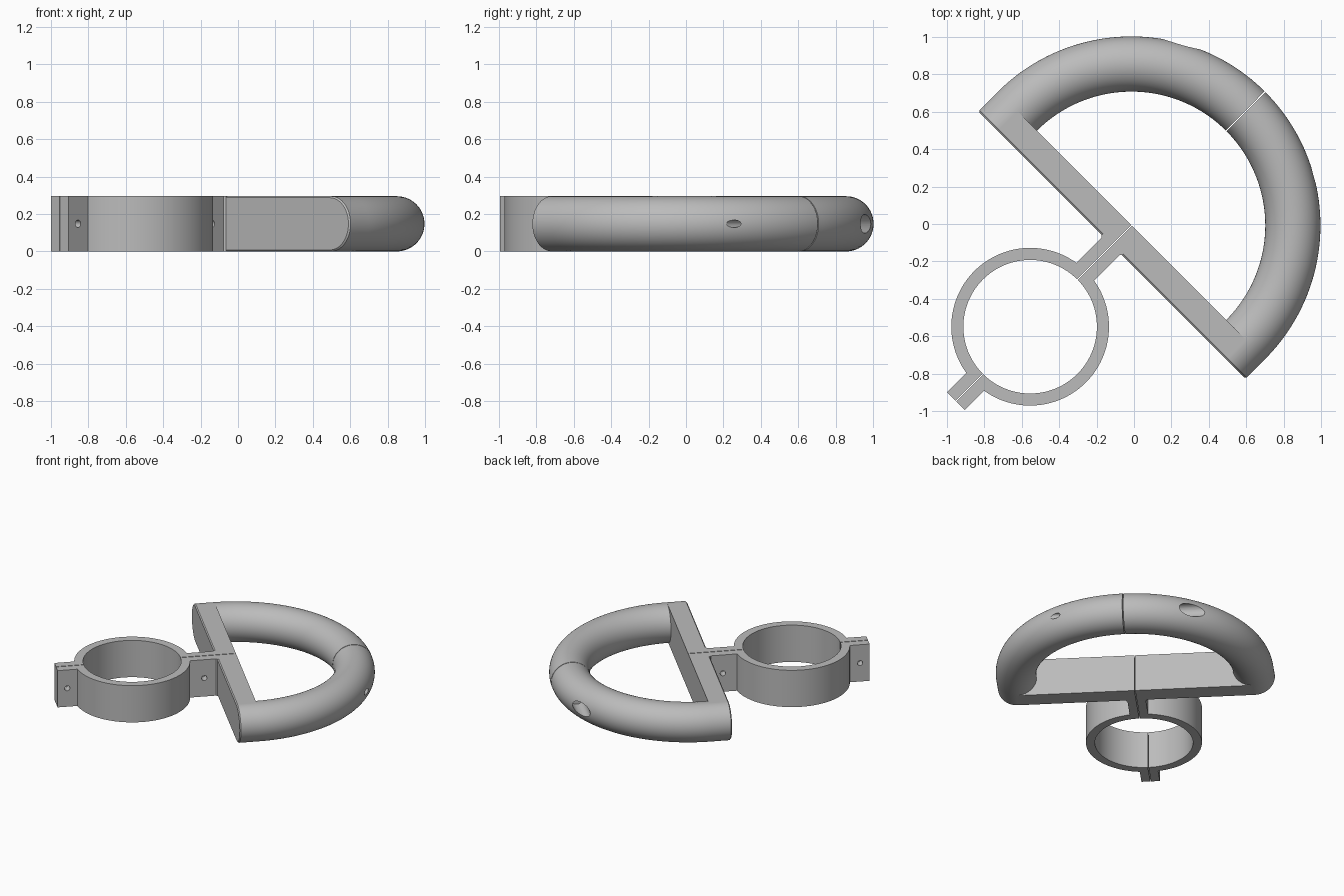
import bpy, bmesh
from math import sin, cos, asin, pi, radians
from mathutils import Matrix, Vector

cube = bpy.data.objects.get("Cube")
if cube:
    bpy.data.objects.remove(cube, do_unlink=True)

# Working frame: u runs from the clamp to the handle, v across, turned 45 degrees
PLACE = Matrix.Translation((-0.003, 0.003, 0)) @ Matrix.Rotation(radians(45), 4, 'Z')
TUBE = 0.1475                # tube radius, half the height
HEIGHT = 2 * TUBE
GAP = 0.003                  # half of the split between the two halves
ARC_U, ARC_R = -0.015, 0.863  # handle arc centre and radius
FRONT = -0.163               # front face of the bar
RING_U, OUTER, INNER = -0.781, 0.4215, 0.357
TAB, TAB_END = 0.067, -1.343

grey = bpy.data.materials.new("plain grey")
grey.use_nodes = True
COLOUR = (0.5, 0.5, 0.5, 1)
grey.diffuse_color = COLOUR
grey.node_tree.nodes["Principled BSDF"].inputs["Base Color"].default_value = COLOUR


def make(name, bm):
    bmesh.ops.recalc_face_normals(bm, faces=bm.faces)
    mesh = bpy.data.meshes.new(name)
    bm.to_mesh(mesh)
    bm.free()
    mesh.materials.append(grey)
    obj = bpy.data.objects.new(name, mesh)
    obj.matrix_world = PLACE
    bpy.context.collection.objects.link(obj)
    return obj


def loft(name, loops):
    """Skin a row of equal loops and cap both ends."""
    bm = bmesh.new()
    rows = [[bm.verts.new(p) for p in loop] for loop in loops]
    n = len(rows[0])
    for a, b in zip(rows, rows[1:]):
        for i in range(n):
            j = (i + 1) % n
            bm.faces.new((a[i], a[j], b[j], b[i]))
    bm.faces.new(rows[0])
    bm.faces.new(rows[-1])
    return make(name, bm)


def drill(obj, u, radius, v0, v1):
    """Cut a round hole along v at mid height."""
    bm = bmesh.new()
    bmesh.ops.create_cone(
        bm, cap_ends=True, segments=32, radius1=radius, radius2=radius, depth=abs(v1 - v0),
        matrix=Matrix.Translation((u, (v0 + v1) / 2, TUBE)) @ Matrix.Rotation(pi / 2, 4, 'X'))
    cutter = make("hole_cutter", bm)
    cutter.hide_render = True
    mod = obj.modifiers.new("hole", 'BOOLEAN')
    mod.operation, mod.solver, mod.object = 'DIFFERENCE', 'EXACT', cutter
    bpy.context.view_layer.update()
    bpy.context.view_layer.objects.active = obj
    bpy.ops.object.modifier_apply(modifier=mod.name)
    bpy.data.objects.remove(cutter, do_unlink=True)


def smooth(obj):
    bpy.ops.object.select_all(action='DESELECT')
    obj.select_set(True)
    bpy.context.view_layer.objects.active = obj
    bpy.ops.object.shade_smooth_by_angle(angle=radians(30))


def section(u, v, direction, radius):
    """Circle standing upright, spread along the given radial direction."""
    return [Vector((u, v, TUBE)) + radius * (cos(a) * direction + sin(a) * Vector((0, 0, 1)))
            for a in (2 * pi * i / 64 for i in range(64))]


def arc(radius, start, end, steps=64):
    angles = [start + (end - start) * i / steps for i in range(steps + 1)]
    return [(RING_U + radius * cos(a), radius * sin(a)) for a in angles]


for side, s in (("right", 1), ("left", -1)):
    # Curved grip with a short straight end
    loops = []
    start = GAP / ARC_R
    for i in range(49):
        t = start + (pi / 2 - start) * i / 48
        d = Vector((cos(t), s * sin(t), 0))
        loops.append(section(ARC_U + ARC_R * d.x, ARC_R * d.y, d, TUBE))
    across = Vector((0, s, 0))
    loops.append(section(FRONT + 0.008, s * ARC_R, across, TUBE))
    loops.append(section(FRONT, s * ARC_R, across, TUBE - 0.008))
    grip = loft(side + "_grip", loops)
    drill(grip, 0.86, 0.02, -1, 1)
    if s > 0:
        drill(grip, 0.86, 0.05, 0.3, 1)   # recess for the bolt head
    smooth(grip)

    # Straight bar with softened front edges
    profile = [(ARC_U, 0), (ARC_U, HEIGHT), (FRONT + 0.008, HEIGHT),
               (FRONT, HEIGHT - 0.008), (FRONT, 0.008), (FRONT + 0.008, 0)]
    loft(side + "_bar", [[(u, s * v, z) for u, z in profile] for v in (GAP, ARC_R)])

    # Half of the ring clamp with its two bolt tabs
    a, b, c = asin(TAB / OUTER), asin(GAP / INNER), 0.01
    outline = [(FRONT + c, GAP), (FRONT + c, TAB + c), (FRONT, TAB + c), (FRONT - c, TAB)]
    outline += arc(OUTER, a, pi - a)
    outline += [(TAB_END, TAB), (TAB_END, GAP)]
    outline += arc(INNER, pi - b, b)
    clamp = loft(side + "_clamp", [[(u, s * v, z) for u, v in outline] for z in (0, HEIGHT)])
    for u in (-0.26, -1.272):
        drill(clamp, u, 0.02, -0.2, 0.2)
    smooth(clamp)
